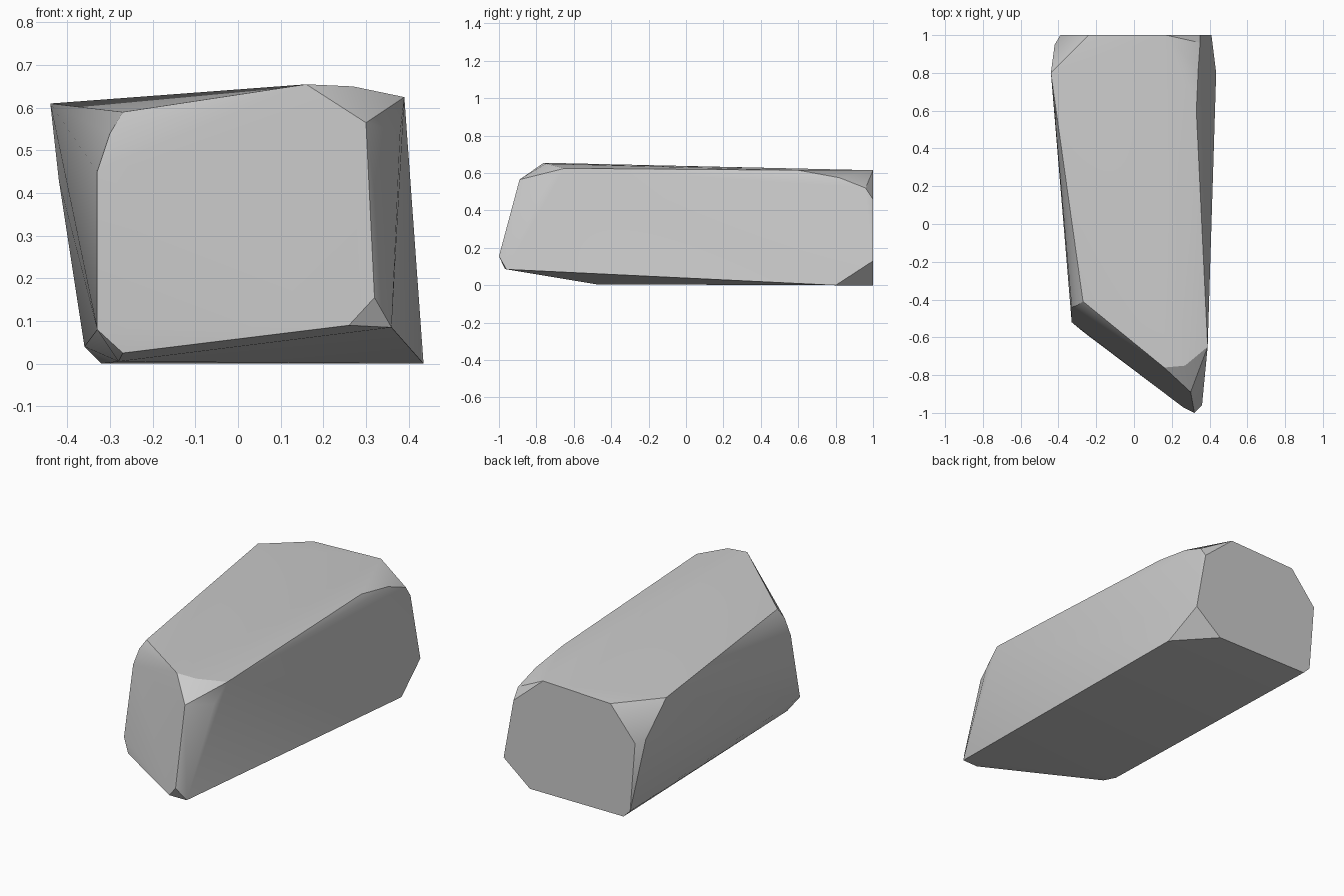
import bpy
import bmesh
import math

default_cube = bpy.data.objects.get("Cube")
if default_cube:
    bpy.data.objects.remove(default_cube, do_unlink=True)


def make_material(name, colour):
    """One flat colour shown in both the viewport and a render."""
    material = bpy.data.materials.new(name)
    material.use_nodes = True
    material.diffuse_color = colour
    shader = material.node_tree.nodes["Principled BSDF"]
    shader.inputs["Base Color"].default_value = colour
    return material


def make_boulder(name, outlines, material):
    """Wrap a tight convex skin around a set of outline points."""
    mesh = bpy.data.meshes.new(name)
    bm = bmesh.new()
    for outline in outlines:
        for point in outline:
            bm.verts.new(point)
    hull = bmesh.ops.convex_hull(bm, input=bm.verts)
    unused = set(hull["geom_interior"]) | set(hull["geom_unused"])
    loose = [item for item in unused if isinstance(item, bmesh.types.BMVert)]
    bmesh.ops.delete(bm, geom=loose, context="VERTS")
    bmesh.ops.recalc_face_normals(bm, faces=bm.faces)
    bm.to_mesh(mesh)
    bm.free()
    mesh.materials.append(material)
    boulder = bpy.data.objects.new(name, mesh)
    bpy.context.collection.objects.link(boulder)
    return boulder


# Slanted front face, running clockwise from its lower left corner
front_outline = [
    (-.33, -.52, .08), (-.33, -.44, .45), (-.3, -.43, .54),
    (-.27, -.41, .59), (.16, -.76, .655), (.27, -.75, .65),
    (.3, -.89, .565), (.32, -1, .155), (.26, -.97, .09),
    (-.27, -.57, .025),
]

# Chipped shoulder and toe beside the front face
front_chips = [
    (.38, -.75, .54), (.39, -.65, .625), (.36, -.96, .085),
    (-.28, -.48, .005),
]

# Upright back face with clipped corners
back_outline = [
    (-.36, 1, .04), (-.39, 1, .42), (-.24, 1, .6), (.17, 1, .615),
    (.35, 1, .46), (.41, 1, .13), (.25, 1, 0), (-.32, 1, 0),
]

# Worn corners just ahead of the back face
back_chips = [
    (-.44, .8, .61), (-.42, .95, .43), (.33, .6, .615),
    (.34, .82, .575), (.35, .96, .52), (.435, .8, 0),
]

stone = make_material("stone_grey", (.6, .6, .6, 1))
boulder = make_boulder(
    "boulder",
    [front_outline, front_chips, back_outline, back_chips],
    stone,
)

# Soft shading across shallow folds, crisp chipped edges
bpy.context.view_layer.objects.active = boulder
boulder.select_set(True)
bpy.ops.object.shade_smooth_by_angle(angle=math.radians(30))
